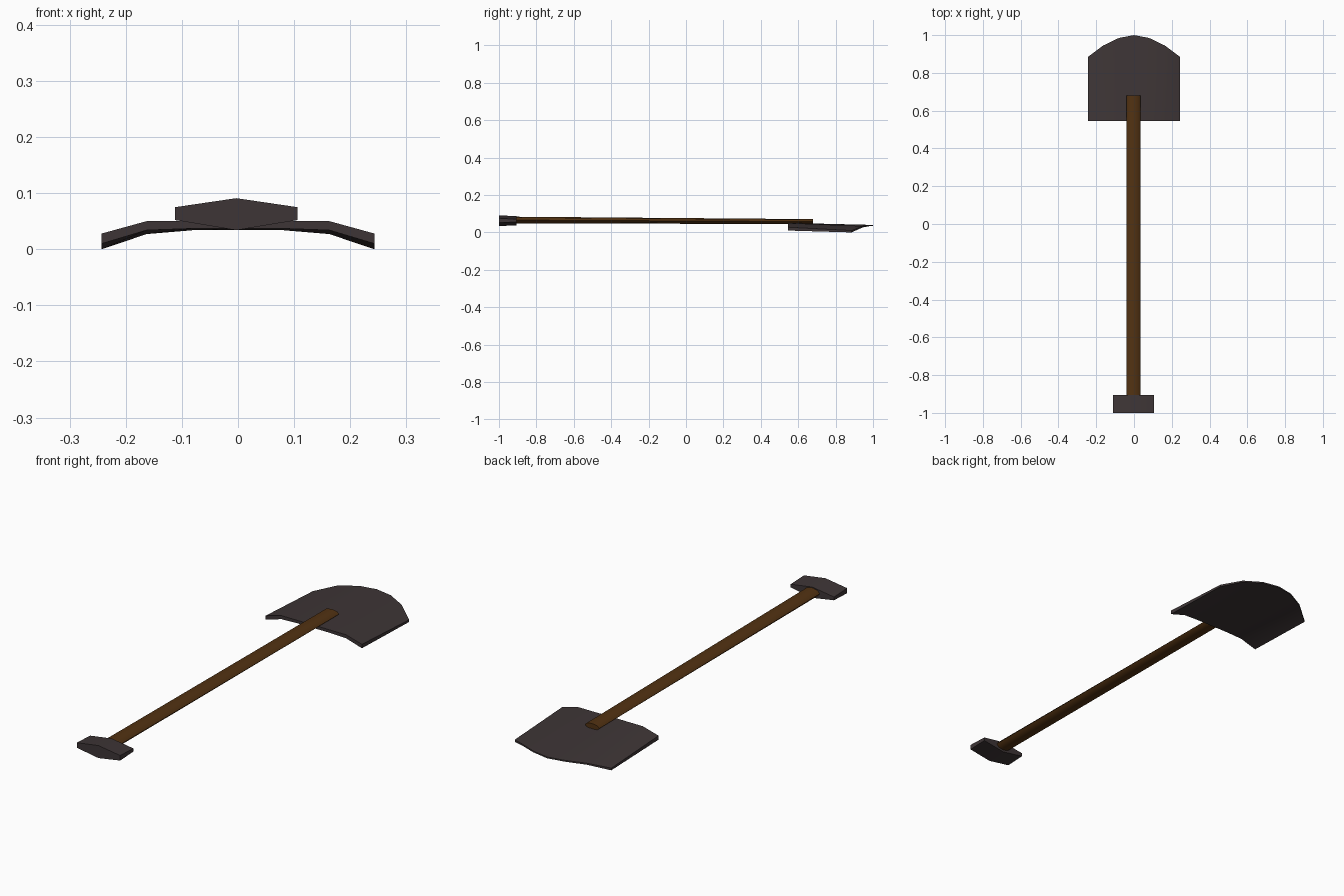
import bpy, bmesh, math

if "Cube" in bpy.data.objects:
    bpy.data.objects.remove(bpy.data.objects["Cube"])


def material(name, color):
    m = bpy.data.materials.new(name)
    m.diffuse_color = (*color, 1)
    m.use_nodes = True
    m.node_tree.nodes["Principled BSDF"].inputs["Base Color"].default_value = m.diffuse_color
    return m


METAL = material("dark iron", (0.048, 0.036, 0.037))
WOOD = material("brown wood", (0.085, 0.032, 0.006))


def loft(name, rings, mat, angle=40):
    """Skin equal-length closed rings and cap both ends."""
    bm = bmesh.new()
    loops = [[bm.verts.new(p) for p in r] for r in rings]
    n = len(loops[0])
    for a, b in zip(loops, loops[1:]):
        for i in range(n):
            j = (i + 1) % n
            bm.faces.new((a[i], a[j], b[j], b[i]))
    bm.faces.new(loops[0])
    bm.faces.new(loops[-1])
    bmesh.ops.recalc_face_normals(bm, faces=bm.faces[:])
    me = bpy.data.meshes.new(name)
    bm.to_mesh(me)
    bm.free()
    me.materials.append(mat)
    ob = bpy.data.objects.new(name, me)
    bpy.context.collection.objects.link(ob)
    bpy.context.view_layer.objects.active = ob
    bpy.ops.object.select_all(action='DESELECT')
    ob.select_set(True)
    bpy.ops.object.shade_smooth_by_angle(angle=math.radians(angle))
    return ob


# Blade: each station is x, far edge y, rear top/bottom z, far top/bottom z
half = [(0.08, 0.985, 0.050, 0.037, 0.040, 0.034),
        (0.163, 0.945, 0.050, 0.034, 0.034, 0.027),
        (0.243, 0.885, 0.028, 0.010, 0.010, 0.000)]
stations = [(-s[0], *s[1:]) for s in reversed(half)]
stations += [(0, 1.0, 0.051, 0.037, 0.040, 0.034)] + half
loft("blade", [[(x, 0.545, t0), (x, y, t1), (x, y, b1), (x, 0.545, b0)]
               for x, y, t0, b0, t1, b1 in stations], METAL, 50)


# Handle: flattened eight-sided shaft
def oval(y, z, rx, rz, n=8):
    return [(-0.003 + rx * math.cos(2 * math.pi * i / n), y,
             z + rz * math.sin(2 * math.pi * i / n)) for i in range(n)]


loft("handle", [oval(-0.92, 0.066, 0.037, 0.018),
                oval(0.68, 0.058, 0.037, 0.013)], WOOD, 50)

# Grip: wide bar, thickest in the middle
loft("grip", [[(x, -1, zt), (x, -0.905, zt - 0.004),
               (x, -0.905, zb + 0.004), (x, -1, zb)]
              for x, zb, zt in ((-0.112, 0.052, 0.075),
                                (-0.003, 0.034, 0.091),
                                (0.106, 0.052, 0.075))], METAL, 40)
